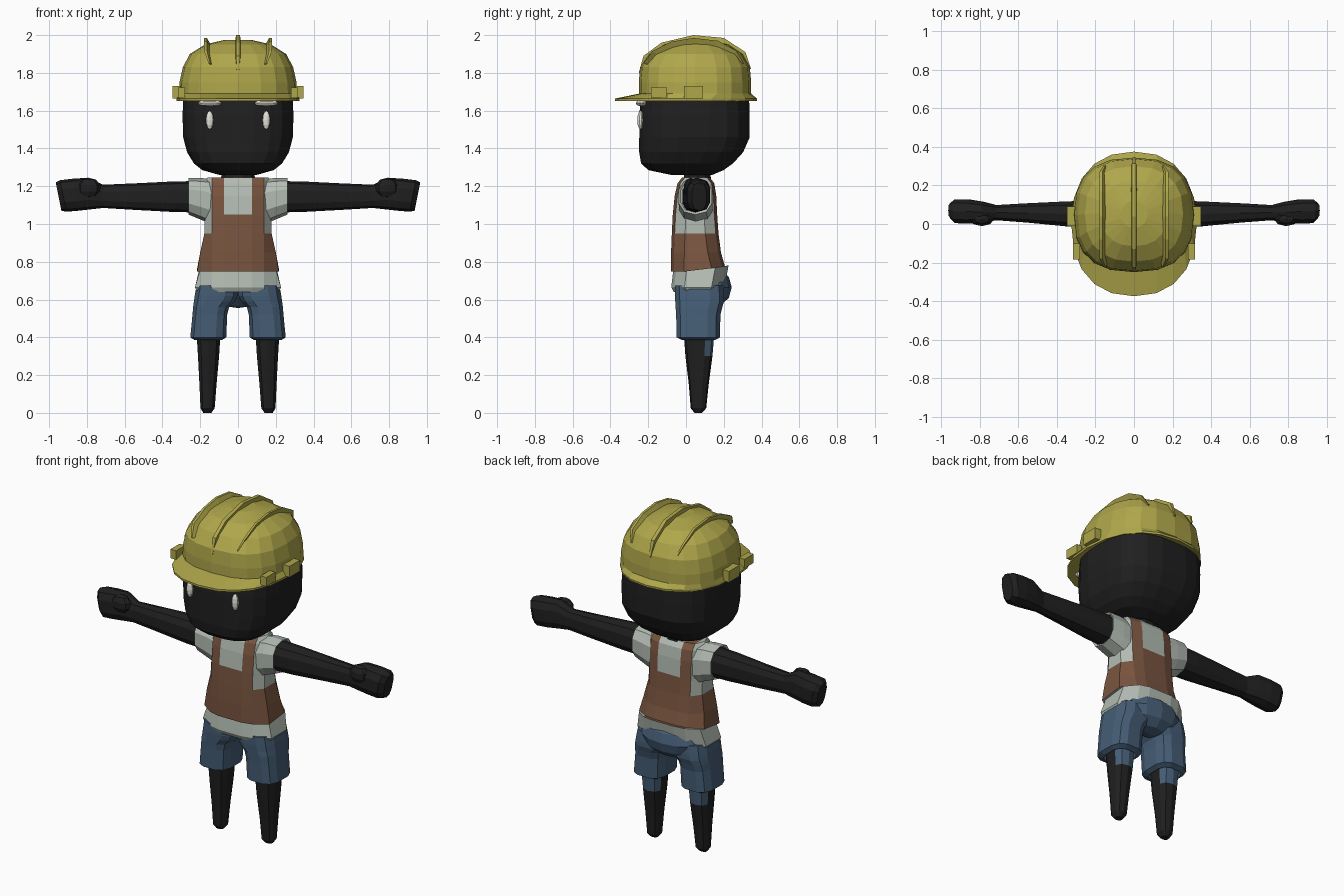
import bpy, bmesh, math
from mathutils import Vector

if "Cube" in bpy.data.objects:
    bpy.data.objects.remove(bpy.data.objects["Cube"])


def material(name, r, g, b):
    m = bpy.data.materials.new(name)
    m.diffuse_color = (r, g, b, 1)
    m.use_nodes = True
    m.node_tree.nodes["Principled BSDF"].inputs["Base Color"].default_value = m.diffuse_color
    return m


SKIN = material("charcoal skin", .014, .014, .014)
YELLOW = material("hard hat yellow", .43, .385, .07)
SHIRT = material("pale shirt", .45, .50, .45)
BROWN = material("brown overalls", .19, .09, .05)
BLUE = material("denim blue", .06, .11, .18)
WHITE = material("eye white", .78, .76, .70)


def finish(name, bm, mats, rule=None, mirror=False):
    bmesh.ops.recalc_face_normals(bm, faces=bm.faces)
    for f in bm.faces:
        f.smooth = False
        if rule:
            f.material_index = rule(f.calc_center_median())
    me = bpy.data.meshes.new(name)
    bm.to_mesh(me)
    bm.free()
    for m in mats:
        me.materials.append(m)
    ob = bpy.data.objects.new(name, me)
    bpy.context.collection.objects.link(ob)
    if mirror:
        ob.modifiers.new("Mirror", 'MIRROR').use_clip = False
        ob.modifiers["Mirror"].use_mirror_merge = False
    return ob


def loft(rings, caps=(True, True)):
    """Skin a list of equally long point rings."""
    bm = bmesh.new()
    vs = [[bm.verts.new(p) for p in r] for r in rings]
    n = len(rings[0])
    for a, b in zip(vs, vs[1:]):
        for i in range(n):
            j = (i + 1) % n
            bm.faces.new((a[i], a[j], b[j], b[i]))
    if caps[0]:
        bm.faces.new(vs[0])
    if caps[1]:
        bm.faces.new(vs[-1])
    return bm


def oval(n, a0, a1, b0, b1, e=2.0, turn=0.0):
    """Superellipse outline filling the box a0..a1 by b0..b1."""
    out = []
    for i in range(n):
        t = 2 * math.pi * (i + turn) / n
        c, s = math.cos(t), math.sin(t)
        out.append(((a0 + a1) / 2 + (a1 - a0) / 2 * math.copysign(abs(c) ** (2 / e), c),
                    (b0 + b1) / 2 + (b1 - b0) / 2 * math.copysign(abs(s) ** (2 / e), s)))
    return out


def ring_z(n, z, x0, x1, y0, y1, e=2.0, turn=0.0):
    return [(x, y, z) for x, y in oval(n, x0, x1, y0, y1, e, turn)]


def ring_x(n, x, y0, y1, z0, z1, e=2.0, lean=0.0):
    mid = (z0 + z1) / 2
    return [(x + lean * (z - mid), y, z) for y, z in oval(n, y0, y1, z0, z1, e, .5)]


def ball(name, mat, c, r, mirror=False, seg=10, rows=6):
    bm = bmesh.new()
    bmesh.ops.create_uvsphere(bm, u_segments=seg, v_segments=rows, radius=1)
    for v in bm.verts:
        v.co = Vector(c) + Vector([a * b for a, b in zip(v.co, r)])
    return finish(name, bm, [mat], mirror=mirror)


# Head and neck
head = [(1.26, .10, -.08, .14), (1.285, .19, -.20, .20), (1.32, .235, -.24, .25),
        (1.38, .272, -.25, .305), (1.46, .293, -.25, .34), (1.57, .296, -.25, .34),
        (1.70, .292, -.24, .335), (1.80, .26, -.20, .30)]
finish("head", loft([ring_z(20, z, -w, w, f, b, 2.9, .5) for z, w, f, b in head]), [SKIN])
finish("neck", loft([ring_z(10, 1.19, -.10, .10, -.02, .14),
                     ring_z(10, 1.30, -.08, .08, -.01, .13)]), [SKIN])

# Eyes and brows
ball("eye", WHITE, (.15, -.24, 1.55), (.021, .018, .05), True)
ball("brow", WHITE, (.15, -.235, 1.64), (.065, .03, .018), True)

# Hard hat shell with brim
hat = [(1.66, .295, -.25, .335, 2.5), (1.652, .325, -.375, .375, 2.3),
       (1.664, .326, -.375, .376, 2.3), (1.69, .313, -.25, .345, 2.5),
       (1.75, .31, -.25, .345, 2.5), (1.83, .292, -.243, .338, 2.5),
       (1.90, .255, -.195, .30, 2.4), (1.95, .175, -.115, .225, 2.3),
       (1.975, .07, -.02, .12, 2.0)]
finish("hard_hat", loft([ring_z(20, z, -w, w, f, b, e) for z, w, f, b, e in hat],
                        (False, True)), [YELLOW])


# Ridges along the hat
def fin(name, path, lean, x, thick, mirror):
    rings = []
    c = Vector((.04, 1.78))
    for k, p in enumerate(path):
        o = Vector(p)
        i = o + (c - o).normalized() * .06
        t = thick * (.5 if k in (0, len(path) - 1) else 1)
        bow = x - (.02 if k in (0, len(path) - 1) and mirror else 0)
        rings.append([(bow - t - lean, i.x, i.y), (bow + t - lean, i.x, i.y),
                      (bow + t * .6, o.x, o.y), (bow - t * .6, o.x, o.y)])
    finish(name, loft(rings), [YELLOW], mirror=mirror)


fin("centre_ridge", [(-.25, 1.80), (-.225, 1.89), (-.13, 1.96), (.04, 2.0), (.20, 1.985),
                     (.315, 1.91), (.345, 1.82)], 0, 0, .018, False)
fin("side_ridge", [(-.225, 1.85), (-.18, 1.915), (-.08, 1.965), (.04, 1.985), (.17, 1.97),
                   (.27, 1.915), (.305, 1.85)], .03, .172, .012, True)


# Strap clips on the hat
def block(name, mat, lo, hi, mirror):
    bm = bmesh.new()
    bmesh.ops.create_cube(bm, size=1)
    for v in bm.verts:
        v.co = [(a + b) / 2 + (b - a) * t for a, b, t in zip(lo, hi, v.co)]
    finish(name, bm, [mat], mirror=mirror)


block("front_clip", YELLOW, (.28, -.185, 1.668), (.318, -.10, 1.722), True)
block("side_clip", YELLOW, (.30, -.01, 1.664), (.348, .09, 1.73), True)


# Torso: shirt with overalls, columns follow the straps
def torso_ring(z, w, f, b, drop=0.0):
    half = [(0, f), (.075, f), (.137, f + .015), (w, f + .07),
            (w, b - .07), (.137, b - .015), (.075, b), (0, b)]
    pts = half + [(-x, y) for x, y in half[-2:0:-1]]
    return [(x, y, z + drop * max(0, (y - f) / (b - f) - .4)) for x, y in pts]


levels = [(.64, .215, -.065, .19, 0), (.665, .228, -.078, .205, 0), (.75, .203, -.068, .225, .05),
          (.748, .216, -.08, .205, .05), (.85, .20, -.079, .185, 0), (.95, .178, -.075, .172, 0),
          (1.05, .175, -.07, .165, 0), (1.15, .18, -.06, .16, 0),
          (1.215, .18, -.045, .15, 0), (1.247, .16, -.02, .125, 0)]
bm = loft([torso_ring(*l) for l in levels], (True, False))
bm.verts.ensure_lookup_table()
top = bm.verts[-14:]
for q in ((0, 1, 6, 7), (1, 2, 5, 6), (2, 3, 4, 5)):
    bm.faces.new([top[i] for i in q])
    bm.faces.new([top[-i % 14] for i in q])


def clothes(c):
    strap = .07 < abs(c.x) < .137
    bib = c.z < 1.05 and abs(c.x) < .137
    overall = .775 < c.z < .95 or bib or strap
    return 1 if overall and c.z > .775 else 0


finish("shirt_and_overalls", bm, [SHIRT, BROWN], clothes)

# Sleeves with an open cuff
sleeve = [(.12, -.04, .145, .99, 1.235), (.19, -.042, .145, 1.02, 1.243),
          (.262, -.042, .14, 1.05, 1.243), (.255, -.03, .128, 1.062, 1.232),
          (.20, -.03, .128, 1.062, 1.232)]
finish("sleeve", loft([ring_x(10, x, a, b, c, d, 2.5) for x, a, b, c, d in sleeve],
                      (True, False)), [SHIRT], mirror=True)

# Arm and mitten hand
arm = [(.18, -.022, .125, 1.06, 1.228, 0), (.35, -.015, .12, 1.064, 1.225, 0),
       (.55, .005, .11, 1.075, 1.215, 0), (.715, .018, .10, 1.085, 1.208, 0),
       (.785, .005, .118, 1.078, 1.245, .1), (.86, 0, .13, 1.07, 1.24, .15),
       (.925, .002, .13, 1.065, 1.232, .2), (.95, .03, .11, 1.07, 1.22, .2)]
finish("arm", loft([ring_x(10, x, a, b, c, d, 2.6, k) for x, a, b, c, d, k in arm]),
       [SKIN], mirror=True)
ball("thumb", SKIN, (.79, .025, 1.19), (.065, .038, .055), True, 8, 5)

# Shorts: each side narrows to the crotch arch
shorts = [(.42, .085, .225, -.02, .15), (.385, .085, .23, -.02, .155), (.40, .06, .255, -.052, .182),
          (.52, .055, .243, -.055, .185), (.56, .045, .24, -.058, .195), (.59, .015, .236, -.06, .205),
          (.62, 0, .232, -.062, .205), (.675, 0, .222, -.062, .20)]
finish("shorts", loft([ring_z(12, z, a, b, c, d, 3.0, .5) for z, a, b, c, d in shorts]),
       [BLUE], mirror=True)
ball("shorts_seat", BLUE, (0, .13, .665), (.20, .112, .11), False, 12, 6)

# Legs, with a denim patch behind the knee
leg = [(0, .14, .185, .045, .085), (.025, .122, .20, .025, .107), (.15, .112, .206, .015, .12),
       (.30, .098, .214, -.003, .14), (.42, .09, .222, -.012, .15)]
finish("leg", loft([ring_z(10, z, a, b, c, d, 2.6, .5) for z, a, b, c, d in leg]),
       [SKIN, BLUE], lambda c: int(c.z > .3 and c.y > .11), mirror=True)
